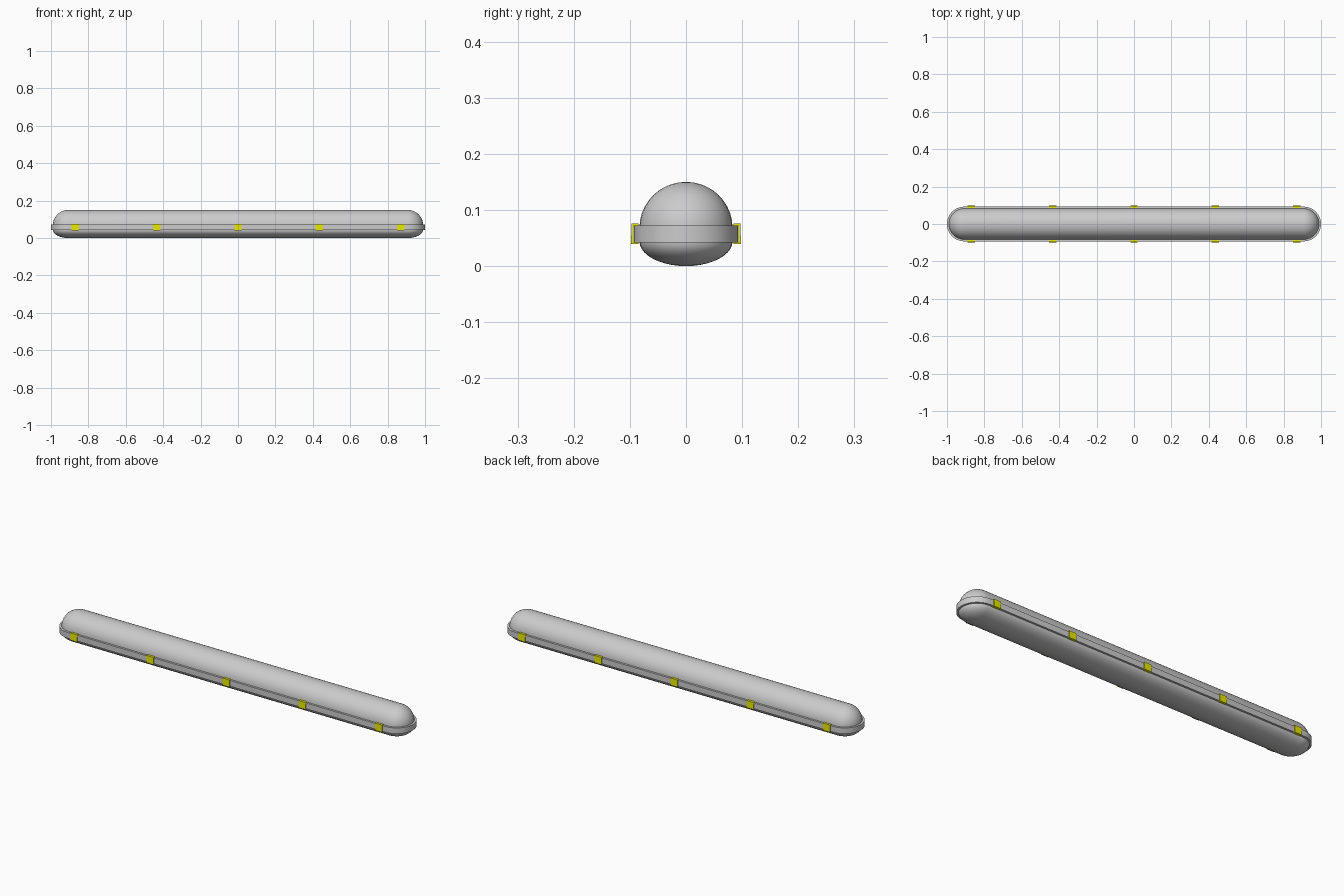
import bpy, bmesh
from math import sin, cos, pi

if "Cube" in bpy.data.objects:
    bpy.data.objects.remove(bpy.data.objects["Cube"])

CX = 0.907      # centre of each rounded end
SEG = 16        # sides per rounded end


def loft(name, profile, closed=False):
    """Skin stadium-shaped rings; profile holds (radius, z) pairs."""
    bm = bmesh.new()
    rings = []
    for r, z in profile:
        ring = []
        for side in (1, -1):
            for i in range(SEG + 1):
                a = -pi / 2 + pi * i / SEG
                ring.append(bm.verts.new((side * (CX + r * cos(a)), side * r * sin(a), z)))
        rings.append(ring)
    pairs = list(zip(rings, rings[1:]))
    if closed:
        pairs.append((rings[-1], rings[0]))
    for lo, hi in pairs:
        n = len(lo)
        for i in range(n):
            j = (i + 1) % n
            bm.faces.new((lo[i], lo[j], hi[j], hi[i]))
    bmesh.ops.remove_doubles(bm, verts=bm.verts, dist=1e-5)
    bmesh.ops.recalc_face_normals(bm, faces=bm.faces)
    return finish(name, bm)


def finish(name, bm, smooth=True):
    mesh = bpy.data.meshes.new(name)
    bm.to_mesh(mesh)
    bm.free()
    ob = bpy.data.objects.new(name, mesh)
    bpy.context.collection.objects.link(ob)
    if smooth:
        bpy.ops.object.select_all(action='DESELECT')
        bpy.context.view_layer.objects.active = ob
        ob.select_set(True)
        bpy.ops.object.shade_smooth_by_angle(angle=0.6)
    return ob


# Domed upper cover, with a short straight skirt
N = 10
arc = [i * pi / 2 / N for i in range(N + 1)]
loft("upper_cover", [(0.083, 0.058)] + [(0.083 * cos(a), 0.068 + 0.082 * sin(a)) for a in arc])

# Shallow lower tray
loft("lower_tray", [(0.083, 0.058)] + [(0.083 * cos(a), 0.044 - 0.044 * sin(a)) for a in arc])

# Sealing band around the joint
loft("sealing_band", [(0.082, 0.042), (0.093, 0.042), (0.093, 0.072), (0.082, 0.072)], closed=True)

# Yellow C-shaped clips on both long sides
yellow = bpy.data.materials.new("clip_yellow")
yellow.diffuse_color = (0.8, 0.8, 0.0, 1)
yellow.use_nodes = True
yellow.node_tree.nodes["Principled BSDF"].inputs["Base Color"].default_value = yellow.diffuse_color
section = [(0.085, 0.076), (0.097, 0.076), (0.098, 0.039), (0.085, 0.039),
           (0.085, 0.042), (0.0935, 0.042), (0.0935, 0.072), (0.085, 0.072)]
for side, label in ((-1, "front"), (1, "back")):
    for k in range(5):
        x = (k - 2) * 0.435
        bm = bmesh.new()
        face = bm.faces.new([bm.verts.new((x - 0.02, side * y, z)) for y, z in section])
        ext = bmesh.ops.extrude_face_region(bm, geom=[face], use_keep_orig=True)
        verts = [v for v in ext["geom"] if isinstance(v, bmesh.types.BMVert)]
        bmesh.ops.translate(bm, verts=verts, vec=(0.04, 0, 0))
        bmesh.ops.recalc_face_normals(bm, faces=bm.faces)
        clip = finish(f"{label}_clip_{k + 1}", bm, smooth=False)
        clip.data.materials.append(yellow)
